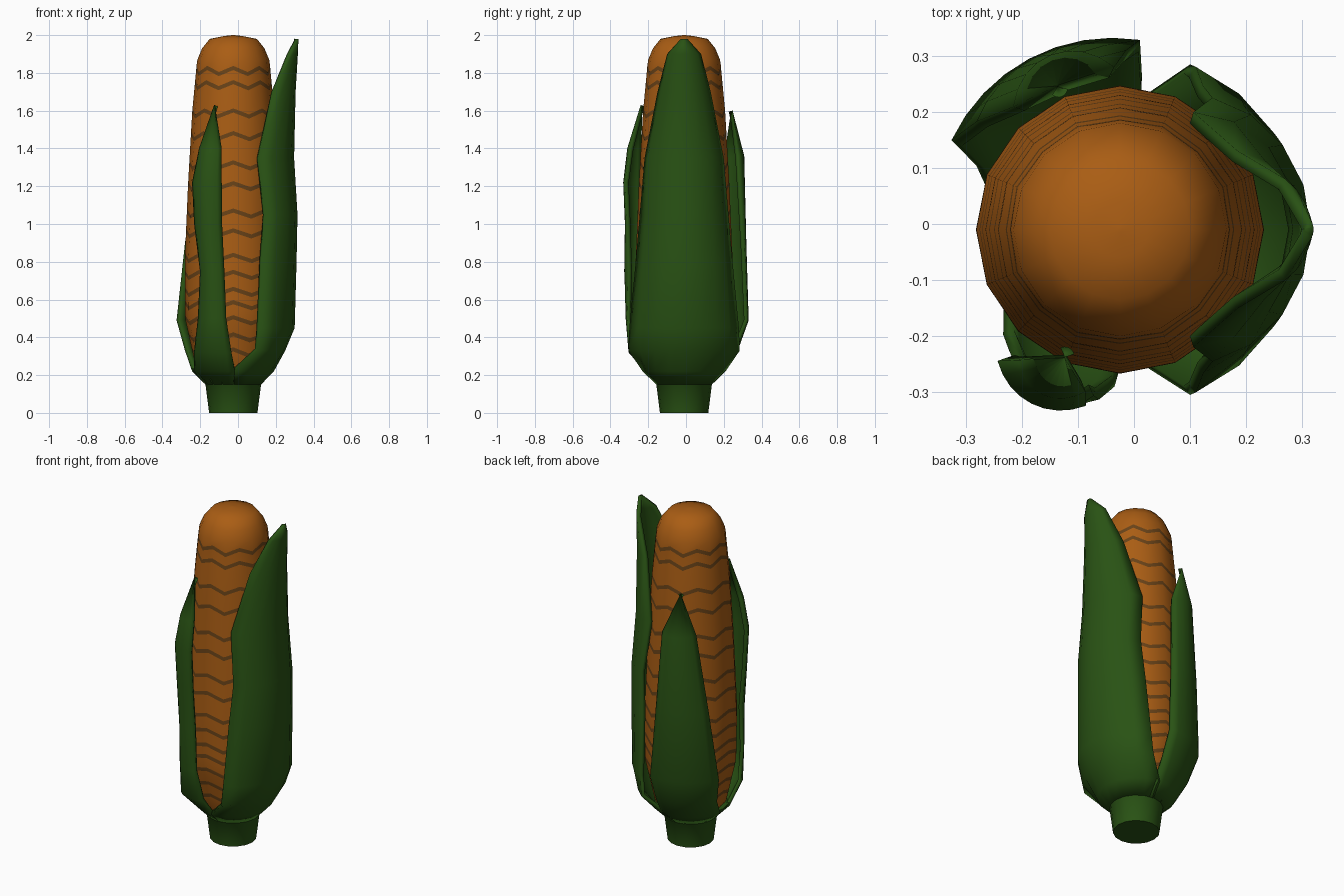
import bpy, bmesh
from math import sin, cos, radians, pi

if "Cube" in bpy.data.objects:
    bpy.data.objects.remove(bpy.data.objects["Cube"])

CX, CY = -0.025, -0.01   # shared axis of cob and husk


def material(name, rgb):
    m = bpy.data.materials.new(name)
    m.use_nodes = True
    m.diffuse_color = (*rgb, 1)
    m.node_tree.nodes["Principled BSDF"].inputs["Base Color"].default_value = (*rgb, 1)
    return m


kernel_orange = material("kernel orange", (0.40, 0.11, 0.007))
groove_brown = material("groove brown", (0.14, 0.055, 0.009))
husk_green = material("husk green", (0.022, 0.085, 0.007))


def polar(r, a, z):
    return (CX + r * cos(a), CY + r * sin(a), z)


def finish(bm, name, mats, angle):
    bmesh.ops.recalc_face_normals(bm, faces=bm.faces)
    mesh = bpy.data.meshes.new(name)
    bm.to_mesh(mesh)
    bm.free()
    for m in mats:
        mesh.materials.append(m)
    ob = bpy.data.objects.new(name, mesh)
    bpy.context.collection.objects.link(ob)
    bpy.ops.object.select_all(action="DESELECT")
    ob.select_set(True)
    bpy.context.view_layer.objects.active = ob
    bpy.ops.object.shade_smooth_by_angle(angle=radians(angle))
    return ob


def lerp_table(table, z):
    for (z0, r0), (z1, r1) in zip(table, table[1:]):
        if z <= z1:
            return r0 + (r1 - r0) * max(0, z - z0) / (z1 - z0)
    return table[-1][1]


def lathe(name, rings, sides, mats, angle, radius=None):
    """Rings are (z, radius, zigzag, material of the band above)."""
    bm = bmesh.new()
    loops = []
    for z, r, zig, _ in rings:
        loop = []
        for i in range(sides):
            h = z + (zig if i % 2 == 0 else -zig)
            loop.append(bm.verts.new(polar(r or lerp_table(radius, h), 2 * pi * i / sides, h)))
        loops.append(loop)
    for k in range(len(loops) - 1):
        a, b = loops[k], loops[k + 1]
        for i in range(sides):
            j = (i + 1) % sides
            bm.faces.new((a[i], a[j], b[j], b[i])).material_index = rings[k][3]
    bm.faces.new(loops[0])
    bm.faces.new(loops[-1])
    return finish(bm, name, mats, angle)


# Cob with zigzag grooves
cob_radius = [(0.12, 0.13), (0.25, 0.20), (0.5, 0.255), (0.8, 0.257), (1.2, 0.24),
              (1.6, 0.217), (1.83, 0.195)]
grooves = [0.32, 0.40, 0.49, 0.57, 0.64, 0.73, 0.82, 0.95, 1.055, 1.2, 1.31,
           1.465, 1.585, 1.735, 1.81]
rings = [(0.13, 0, 0, 0), (0.25, 0, 0, 0)]
for z in grooves:
    rings += [(z - 0.011, 0, 0.016, 1), (z + 0.011, 0, 0.016, 0)]
rings += [(1.87, 0.19, 0, 0), (1.93, 0.165, 0, 0), (1.98, 0.125, 0, 0),
          (1.995, 0.05, 0, 0), (2.0, 0.005, 0, 0)]
lathe("cob", rings, 16, [kernel_orange, groove_brown], 60, cob_radius)

# Stem flaring into the husk cup
lathe("stem", [(0, 0.128, 0, 0), (0.15, 0.147, 0, 0), (0.22, 0.212, 0, 0), (0.235, 0.218, 0, 0)],
      16, [husk_green], 50)


def leaf(name, rows, steps=8):
    """Rows are (z, middle radius, edge radius, start angle, end angle)."""
    bm = bmesh.new()
    grid = []
    for z, mid, edge, lo, hi in rows:
        row = []
        for i in range(steps + 1):
            t = i / steps
            r = mid + (edge - mid) * (2 * t - 1) ** 2
            row.append(bm.verts.new(polar(r, radians(lo + (hi - lo) * t), z)))
        grid.append(row)
    for a, b in zip(grid, grid[1:]):
        for i in range(steps):
            bm.faces.new((a[i], a[i + 1], b[i + 1], b[i]))
    ob = finish(bm, name, [husk_green], 50)
    thick = ob.modifiers.new("thickness", "SOLIDIFY")
    thick.thickness = 0.022
    thick.offset = -1
    return ob


# Husk leaves
leaf("left_leaf", [
    (0.15, 0.147, 0.147, -90, 90), (0.22, 0.215, 0.22, -88, 86), (0.33, 0.275, 0.32, -67, 67),
    (0.45, 0.325, 0.32, -65, 65), (0.8, 0.335, 0.296, -60, 60), (1.05, 0.34, 0.287, -55, 55),
    (1.35, 0.322, 0.247, -58, 58), (1.7, 0.33, 0.252, -34, 34), (1.9, 0.342, 0.308, -17, 17),
    (1.98, 0.345, 0.34, -3, 3)])
leaf("front_leaf", [
    (0.15, 0.147, 0.147, 185, 272), (0.22, 0.215, 0.22, 200, 272), (0.32, 0.31, 0.28, 222, 268),
    (0.5, 0.325, 0.305, 232, 263), (0.75, 0.338, 0.30, 234, 261), (1.0, 0.338, 0.31, 228, 259),
    (1.22, 0.348, 0.32, 227, 259), (1.4, 0.325, 0.295, 232, 258), (1.63, 0.25, 0.25, 246, 247)])
leaf("back_leaf", [
    (0.15, 0.147, 0.147, 80, 190), (0.22, 0.215, 0.22, 80, 172), (0.33, 0.29, 0.28, 82, 156),
    (0.49, 0.345, 0.34, 84, 152), (0.9, 0.342, 0.32, 88, 143), (1.36, 0.335, 0.29, 92, 131),
    (1.6, 0.28, 0.28, 113, 114)])
